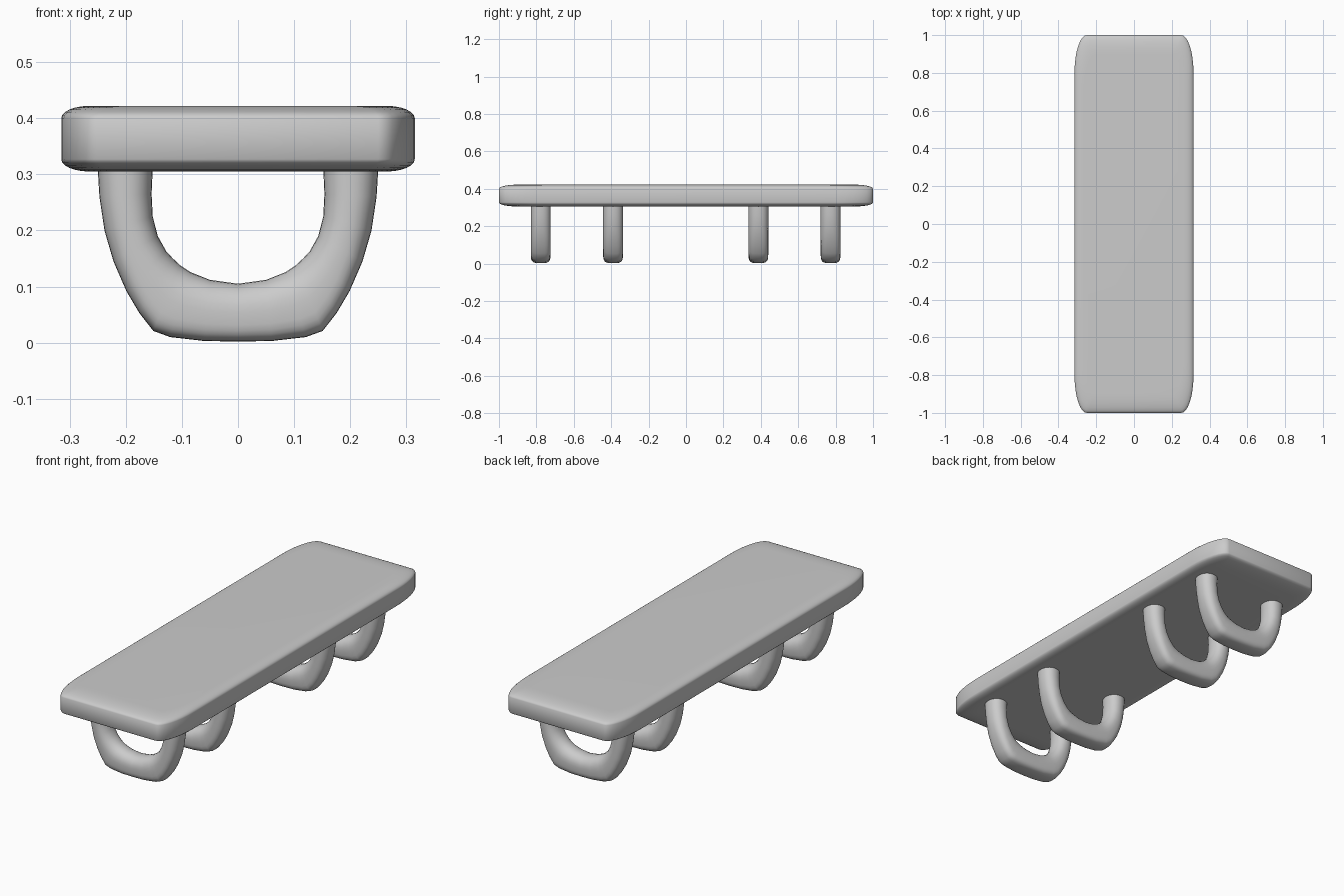
import bpy, bmesh, math

if "Cube" in bpy.data.objects:
    bpy.data.objects.remove(bpy.data.objects["Cube"])

grey = bpy.data.materials.new("light_grey")
grey.diffuse_color = (0.6, 0.6, 0.6, 1)
grey.use_nodes = True
grey.node_tree.nodes["Principled BSDF"].inputs["Base Color"].default_value = grey.diffuse_color


def loft(name, rings, y=0.0):
    """Skin closed rings of points and cap both ends."""
    bm = bmesh.new()
    loops = [[bm.verts.new(p) for p in ring] for ring in rings]
    n = len(loops[0])
    for a, b in zip(loops, loops[1:]):
        for i in range(n):
            j = (i + 1) % n
            bm.faces.new((a[i], a[j], b[j], b[i]))
    bm.faces.new(loops[0][::-1])
    bm.faces.new(loops[-1])
    bmesh.ops.recalc_face_normals(bm, faces=bm.faces[:])
    me = bpy.data.meshes.new(name)
    bm.to_mesh(me)
    bm.free()
    me.materials.append(grey)
    ob = bpy.data.objects.new(name, me)
    ob.location.y = y
    bpy.context.collection.objects.link(ob)
    bpy.ops.object.select_all(action='DESELECT')
    ob.select_set(True)
    bpy.context.view_layer.objects.active = ob
    bpy.ops.object.shade_smooth_by_angle(angle=math.radians(50))
    return ob


# Seat: rounded rectangle outline with softly rolled upper and lower edges
def outline(hx, hy, z, rx=0.065, ry=0.2, steps=8):
    pts = []
    for q, (sx, sy) in enumerate([(1, 1), (-1, 1), (-1, -1), (1, -1)]):
        for k in range(steps + 1):
            a = math.pi / 2 * (q + k / steps)
            pts.append((sx * (hx - rx) + rx * math.cos(a),
                        sy * (hy - ry) + ry * math.sin(a), z))
    return pts


Z0, Z1, ROLL = 0.305, 0.422, 0.022
roll = []
for k in range(7):
    a = math.pi / 2 * k / 6
    inset = 1 - math.sin(a)
    roll.append((0.05 * inset, 0.10 * inset, ROLL * (1 - math.cos(a))))
rings = [outline(0.315 - ix, 1 - iy, Z0 + dz) for ix, iy, dz in roll]
rings += [outline(0.315 - ix, 1 - iy, Z1 - dz) for ix, iy, dz in reversed(roll)]
loft("seat", rings)

# Leg loop: outer (x, z) and inner (x, z) edge of the half U, top to bottom
HALF = [
    (0.250, 0.310, 0.152, 0.310), (0.247, 0.260, 0.154, 0.265),
    (0.238, 0.200, 0.152, 0.225), (0.222, 0.145, 0.143, 0.190),
    (0.199, 0.092, 0.128, 0.163), (0.176, 0.053, 0.116, 0.150),
    (0.151, 0.021, 0.103, 0.138), (0.121, 0.010, 0.085, 0.126),
    (0.060, 0.003, 0.050, 0.112), (0.000, 0.002, 0.000, 0.105),
]
path = HALF + [(-a, b, -c, d) for a, b, c, d in HALF[-2::-1]]


def section(ox, oz, ix, iz, sides=28):
    """Round section that gets squarer on the outer side near the floor."""
    low = max(0.0, min(1.0, (0.2 - oz) / 0.18))
    pts = []
    for k in range(sides):
        a = 2 * math.pi * k / sides
        c, s = math.cos(a), math.sin(a)
        e = 2 / (2.2 + (1.4 * low if c > 0 else 0))
        u = math.copysign(abs(c) ** e, c)
        v = math.copysign(abs(s) ** e, s)
        pts.append(((ox + ix) / 2 + u * (ox - ix) / 2, 0.053 * v,
                    (oz + iz) / 2 + u * (oz - iz) / 2))
    return pts


for name, y in (("front_outer_leg", -0.777), ("front_inner_leg", -0.39),
                ("back_inner_leg", 0.387), ("back_outer_leg", 0.773)):
    loft(name, [section(*p) for p in path], y)
